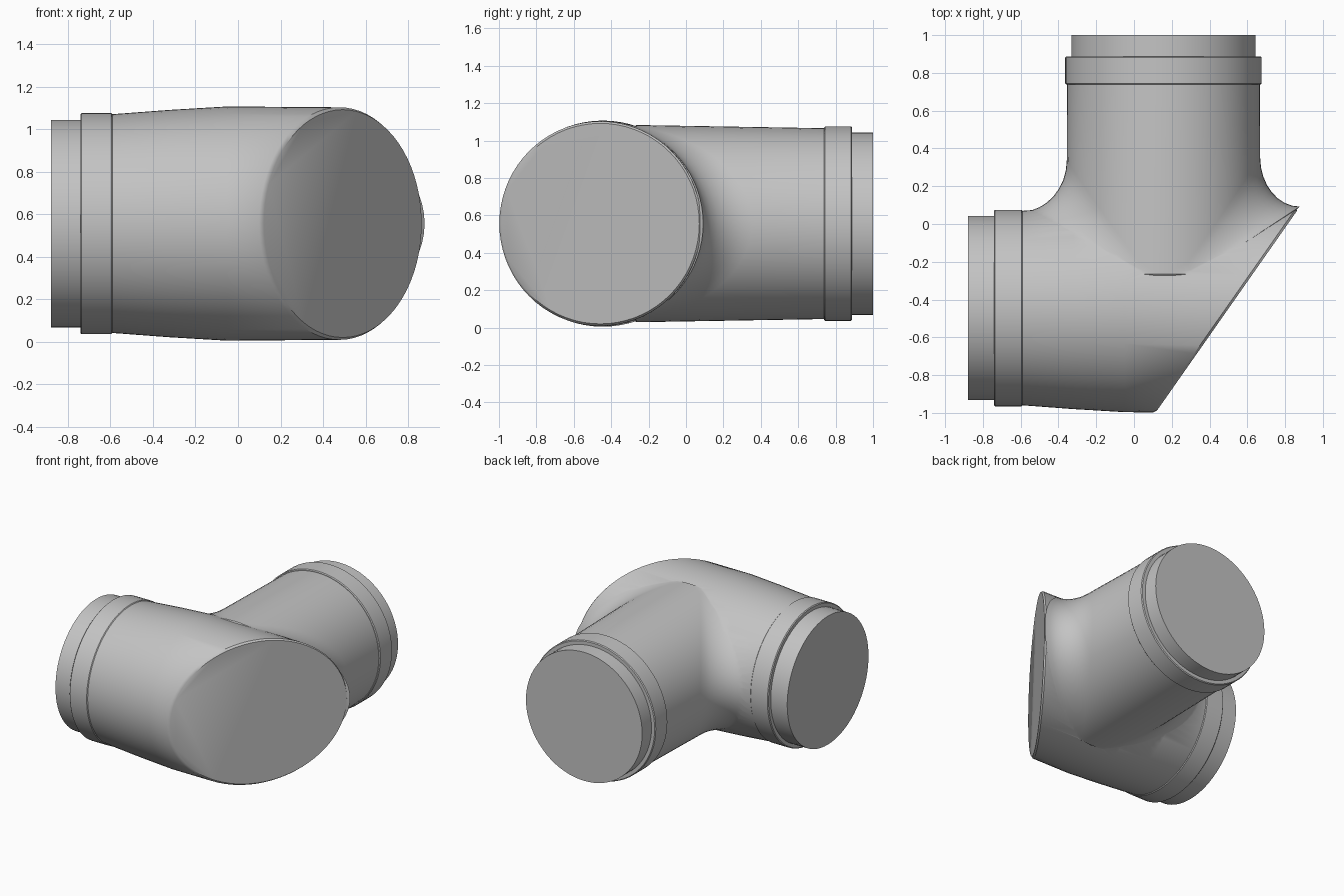
import bpy, bmesh, math
from mathutils import Vector

SEG = 72
ZC = 0.556          # height of both pipe axes
MAIN_Y = -0.445     # axis of the main pipe (runs along x)
BRANCH_X = 0.156    # axis of the branch pipe (runs along y)
ANGLES = [2 * math.pi * i / SEG for i in range(SEG)]

old = bpy.data.objects.get("Cube")
if old:
    bpy.data.objects.remove(old, do_unlink=True)

grey = bpy.data.materials.new("plain grey")
grey.use_nodes = True
grey.diffuse_color = (0.55, 0.55, 0.55, 1)
grey.node_tree.nodes["Principled BSDF"].inputs["Base Color"].default_value = grey.diffuse_color


def loft(name, rings):
    """Skin a list of rings and close both ends."""
    bm = bmesh.new()
    rows = [[bm.verts.new(p) for p in ring] for ring in rings]
    for a, b in zip(rows, rows[1:]):
        for i in range(SEG):
            j = (i + 1) % SEG
            bm.faces.new((a[i], a[j], b[j], b[i]))
    bm.faces.new(rows[0])
    bm.faces.new(rows[-1])
    bmesh.ops.recalc_face_normals(bm, faces=bm.faces)
    mesh = bpy.data.meshes.new(name)
    bm.to_mesh(mesh)
    bm.free()
    mesh.materials.append(grey)
    obj = bpy.data.objects.new(name, mesh)
    bpy.context.collection.objects.link(obj)
    return obj


def smooth(obj, degrees=30):
    bpy.ops.object.select_all(action='DESELECT')
    obj.select_set(True)
    bpy.context.view_layer.objects.active = obj
    bpy.ops.object.shade_smooth_by_angle(angle=math.radians(degrees))


def x_ring(x, r):
    return [Vector((x, MAIN_Y + r * math.cos(a), ZC + r * math.sin(a))) for a in ANGLES]


def y_ring(y, r):
    return [Vector((BRANCH_X + r * math.cos(a), y, ZC + r * math.sin(a))) for a in ANGLES]


def cut_ring(r, back):
    """Ring lying on the slanted cut face, circular when seen along x."""
    ring = []
    for a in ANGLES:
        y = -0.458 + (r - 0.007) * math.cos(a)
        ring.append(Vector((0.12 + 0.701 * (y + 0.99) - back, y, ZC + r * math.sin(a))))
    return ring


def main_surface_y(x, dz):
    """Back surface of the main pipe at a given x and height offset."""
    t = min(max((x + 0.59) / 0.54, 0), 1)
    r = 0.515 + 0.028 * t
    return MAIN_Y - 0.006 + math.sqrt(max(r * r - dz * dz, 0))


def flare_ring(a):
    """One ring of the concave blend from the branch into the main pipe."""
    ring = []
    for th in ANGLES:
        c, s = math.cos(th), math.sin(th)
        k = max(abs(c), 0.06)
        width = 0.21 if c > 0 else 0.235
        x = BRANCH_X + 0.512 * c + math.copysign(width * k * (1 - math.cos(a)), c) * abs(c) ** 0.3
        dz = 0.527 * s
        y = main_surface_y(x, min(abs(dz), 0.51)) + 0.26 * k * (1 - math.sin(a))
        ring.append(Vector((x, y, ZC + dz)))
    return ring


# Main pipe body with slanted, lightly chamfered end
body = loft("pipe_body", [x_ring(-0.60, 0.514), x_ring(-0.32, 0.535), x_ring(-0.05, 0.551),
                          cut_ring(0.547, 0.015), cut_ring(0.536, 0)])

# Branch with flared root, ending inside the main pipe
STEPS = 8
rings = [y_ring(0.75, 0.51)]
rings += [flare_ring(math.pi / 2 * i / STEPS) for i in range(STEPS + 1)]
rings.append([Vector((BRANCH_X - 0.05 + 0.2 * math.cos(a), MAIN_Y, ZC + 0.4 * math.sin(a)))
              for a in ANGLES])
branch = loft("branch_root", rings)

# Join the two into one surface
join = body.modifiers.new("join", 'BOOLEAN')
join.operation = 'UNION'
join.solver = 'EXACT'
join.object = branch
bpy.context.view_layer.objects.active = body
bpy.ops.object.modifier_apply(modifier=join.name)
bpy.data.objects.remove(branch, do_unlink=True)
smooth(body, 35)

# Collar and narrower spigot on each port
BEVEL = 0.006
for side, ring, inner, outer, end in (("right", x_ring, -0.59, -0.742, -0.88),
                                      ("back", y_ring, 0.738, 0.888, 1.0)):
    step = math.copysign(BEVEL, outer - inner)
    smooth(loft(side + "_collar", [ring(inner, 0.514), ring(inner + step, 0.52),
                                   ring(outer - step, 0.52), ring(outer, 0.514)]))
    smooth(loft(side + "_spigot", [ring(outer - step * 2, 0.488), ring(end, 0.488)]))
